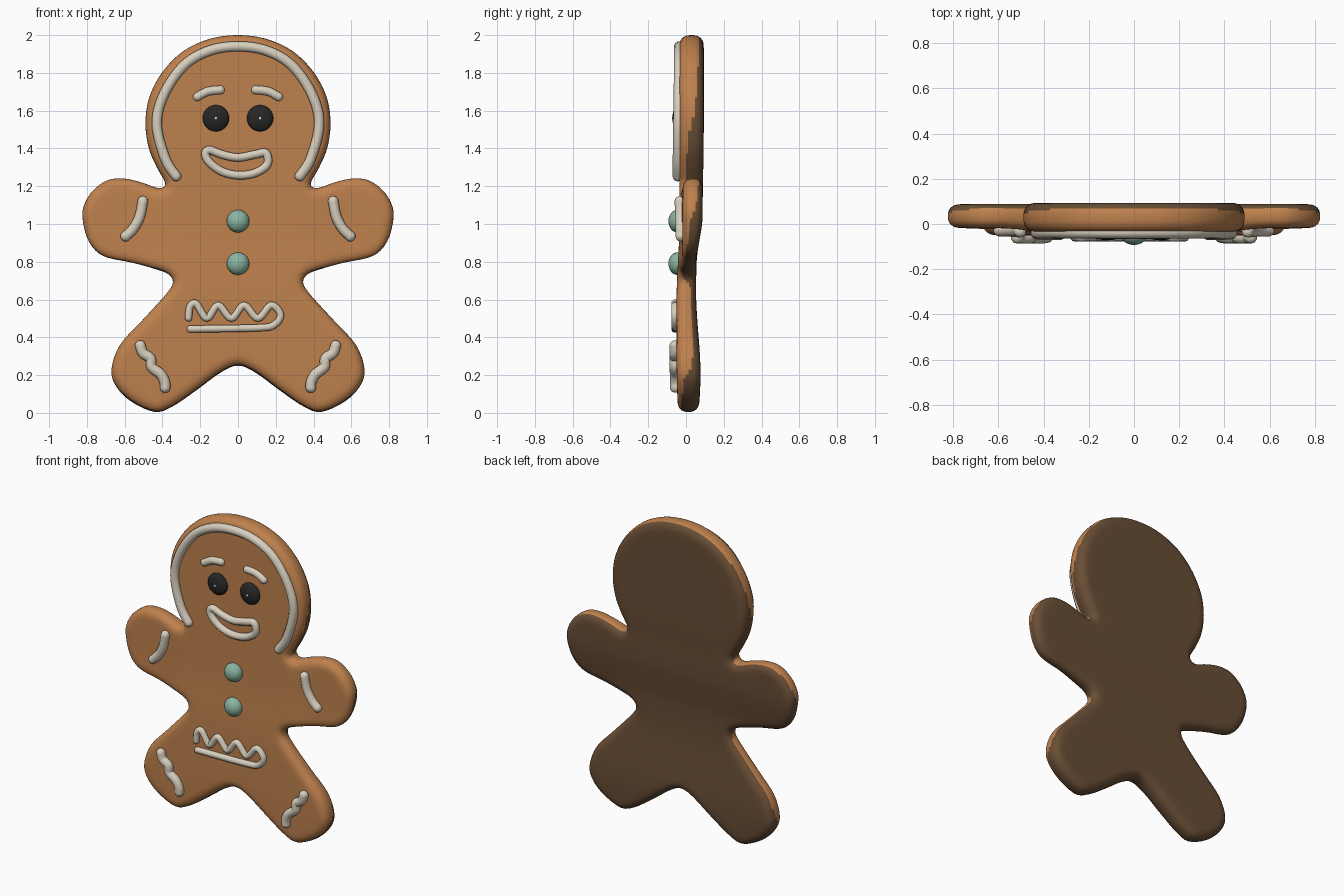
import bpy, bmesh, math
from mathutils import Vector
from mathutils.geometry import delaunay_2d_cdt

if "Cube" in bpy.data.objects:
    bpy.data.objects.remove(bpy.data.objects["Cube"])


def material(name, rgb):
    m = bpy.data.materials.new(name)
    m.diffuse_color = (*rgb, 1)
    m.use_nodes = True
    m.node_tree.nodes["Principled BSDF"].inputs["Base Color"].default_value = m.diffuse_color
    return m


DOUGH = material("ginger brown", (0.52, 0.22, 0.075))
BAKED = material("dark baked brown", (0.14, 0.075, 0.036))
ICING = material("cream icing", (0.69, 0.63, 0.52))
BLACK = material("black sweet", (0.02, 0.02, 0.02))
GREEN = material("mint green", (0.25, 0.46, 0.35))
WHITE = material("white dot", (0.9, 0.9, 0.9))


def smooth_path(pts, closed=False, steps=6):
    """Catmull-Rom samples through 2D points."""
    n = len(pts)
    p = [Vector(q) for q in pts]
    get = (lambda i: p[i % n]) if closed else (lambda i: p[max(0, min(n - 1, i))])
    out = []
    for i in range(n if closed else n - 1):
        a, b, c, d = get(i - 1), get(i), get(i + 1), get(i + 2)
        for k in range(steps):
            t = k / steps
            out.append(0.5 * (2 * b + (c - a) * t + (2 * a - 5 * b + 4 * c - d) * t * t
                              + (3 * b - a - 3 * c + d) * t ** 3))
    if not closed:
        out.append(p[-1])
    return out


def lerp_table(table, z):
    for (z0, a), (z1, b) in zip(table, table[1:]):
        if z <= z1:
            t = max(0, (z - z0) / (z1 - z0))
            return a + (b - a) * t * t * (3 - 2 * t)
    return table[-1][1]


def step(a, b, v):
    t = max(0, min(1, (v - a) / (b - a)))
    return t * t * (3 - 2 * t)


def front_y(x, z):
    arm = step(0.36, 0.6, abs(x)) * step(0.6, 0.85, z) * (1 - step(1.24, 1.35, z))
    return lerp_table([(0, -0.045), (0.3, -0.05), (0.6, -0.05), (1.0, -0.035), (2, -0.036)], z) + 0.017 * arm


def back_y(z):
    return lerp_table([(0, 0.07), (0.2, 0.077), (0.65, 0.053), (0.78, 0.055), (1.05, 0.088),
                       (1.5, 0.094), (2, 0.094)], z)


# Cookie body: mirrored outline swept through a rounded edge profile
half = [(0.15, 1.98), (0.29, 1.915), (0.40, 1.805), (0.47, 1.67), (0.49, 1.53), (0.472, 1.40),
        (0.43, 1.30), (0.385, 1.215), (0.42, 1.19), (0.51, 1.22), (0.60, 1.24), (0.69, 1.232),
        (0.77, 1.175), (0.815, 1.10), (0.823, 1.03), (0.80, 0.93), (0.755, 0.86), (0.69, 0.822),
        (0.56, 0.795), (0.45, 0.765), (0.37, 0.735), (0.345, 0.69), (0.38, 0.63), (0.51, 0.487),
        (0.625, 0.36), (0.67, 0.23), (0.645, 0.14), (0.565, 0.06), (0.44, 0.005), (0.345, 0.035),
        (0.22, 0.12), (0.09, 0.215)]
outline = [(0, 2.0)] + half + [(0, 0.25)] + [(-x, z) for x, z in reversed(half)]
path = smooth_path(outline, True, 4)
n = len(path)
bm = bmesh.new()
rings = []
for k in range(17):
    a = -math.pi / 2 + math.pi * k / 16
    t = math.copysign(abs(math.sin(a)) ** 0.8, a)
    inset = 0.065 * (1 - max(0, math.cos(a)) ** 0.8)
    ring = []
    for i, q in enumerate(path):
        tan = (path[(i + 1) % n] - path[i - 1]).normalized()
        c = q + Vector((tan.y, -tan.x)) * inset
        ring.append(bm.verts.new((c.x, t, c.y)))
    rings.append(ring)
for r, s in zip(rings, rings[1:]):
    for i in range(n):
        j = (i + 1) % n
        bm.faces.new((r[i], r[j], s[j], s[i]))
# Front and back faces, filled with a grid so they follow the gentle bend
flat = [Vector((v.co.x, v.co.z)) for v in rings[0]]
grid = [Vector((-0.805 + 0.07 * i, 0.013 + 0.07 * j)) for i in range(24) for j in range(29)]
co, _, tris, *_ = delaunay_2d_cdt(flat + grid, [(i, (i + 1) % n) for i in range(n)], [], 1, 1e-5)
for t in (-1, 1):
    made = {}
    for tri in tris:
        for i in tri:
            if i not in made:
                made[i] = bm.verts.new((co[i].x, t, co[i].y))
        bm.faces.new([made[i] for i in tri])
bmesh.ops.remove_doubles(bm, verts=bm.verts[:], dist=1e-4)
for v in bm.verts:
    f, b = front_y(v.co.x, v.co.z), back_y(v.co.z)
    v.co.y = f + (b - f) * (v.co.y + 1) / 2
bmesh.ops.recalc_face_normals(bm, faces=bm.faces[:])
bm.normal_update()
# Back and undersides are baked darker
for f in bm.faces:
    f.smooth = True
    f.material_index = int(f.normal.y > 0.7 * f.normal.z)
me = bpy.data.meshes.new("cookie_body")
bm.to_mesh(me)
bm.free()
me.materials.append(DOUGH)
me.materials.append(BAKED)
bpy.context.collection.objects.link(bpy.data.objects.new("cookie_body", me))


def icing(name, pts, r, closed=False):
    """Piped icing line with round ends lying on the front surface."""
    p = smooth_path(pts, closed)
    rad = [1.0] * len(p)
    if not closed:
        for end in (0, -1):
            d = (p[0] - p[1] if end == 0 else p[-1] - p[-2]).normalized()
            base = p[end]
            for a in (30, 55, 75, 88):
                q = base + d * r * math.sin(math.radians(a)) * 0.8
                w = math.cos(math.radians(a))
                if end == 0:
                    p.insert(0, q)
                    rad.insert(0, w)
                else:
                    p.append(q)
                    rad.append(w)
    cu = bpy.data.curves.new(name, 'CURVE')
    cu.dimensions = '3D'
    cu.bevel_depth, cu.bevel_resolution = r, 3
    cu.use_fill_caps = True
    sp = cu.splines.new('POLY')
    sp.points.add(len(p) - 1)
    for pt, q, w in zip(sp.points, p, rad):
        pt.co = (q.x, front_y(q.x, q.y) - 0.008 + 0.008 * step(1.2, 1.9, q.y), q.y, 1)
        pt.radius = w
    sp.use_cyclic_u = closed
    sp.use_smooth = True
    cu.materials.append(ICING)
    ob = bpy.data.objects.new(name, cu)
    bpy.context.collection.objects.link(ob)
    bpy.ops.object.select_all(action='DESELECT')
    ob.select_set(True)
    bpy.context.view_layer.objects.active = ob
    bpy.ops.object.convert(target='MESH')


def sweet(name, x, y, z, r, ry, mat, seg=24):
    bpy.ops.mesh.primitive_uv_sphere_add(segments=seg, ring_count=seg // 2, location=(x, y, z),
                                         rotation=(math.pi / 2, 0, 0))
    ob = bpy.context.object
    ob.name = name
    ob.scale = (r, r, ry)
    ob.data.materials.append(mat)
    bpy.ops.object.shade_smooth()


# Head trim, mouth and belly squiggle
arc = [(-0.325, 1.25), (-0.385, 1.345), (-0.43, 1.53), (-0.39, 1.69), (-0.285, 1.84), (-0.15, 1.918)]
icing("head_icing", arc + [(0, 1.94)] + [(-x, z) for x, z in reversed(arc)], 0.028)
icing("mouth_icing", [(-0.15, 1.392), (-0.085, 1.368), (0, 1.352), (0.09, 1.368), (0.148, 1.375),
                      (0.155, 1.315), (0.09, 1.27), (0, 1.258), (-0.085, 1.278), (-0.15, 1.325),
                      (-0.173, 1.37)], 0.023, True)
icing("belly_icing", [(-0.262, 0.50), (-0.255, 0.56), (-0.222, 0.578), (-0.165, 0.5), (-0.105, 0.57),
                      (-0.035, 0.5), (0.032, 0.57), (0.105, 0.5), (0.175, 0.57), (0.225, 0.52),
                      (0.19, 0.465), (0.1, 0.45), (-0.255, 0.444)], 0.02)

# Mirrored details
for side, s in (("left", -1), ("right", 1)):
    for part, r, pts in (
            ("eyebrow", 0.024, [(0.218, 1.672), (0.16, 1.702), (0.09, 1.71)]),
            ("arm_icing", 0.028, [(0.503, 1.125), (0.52, 1.04), (0.555, 0.974), (0.598, 0.932)]),
            ("leg_icing", 0.029, [(0.518, 0.36), (0.503, 0.317), (0.463, 0.288), (0.457, 0.243),
                                  (0.41, 0.205), (0.388, 0.165), (0.386, 0.13)])):
        icing(f"{side}_{part}", [(s * x, z) for x, z in pts], r)
    sweet(f"{side}_eye", s * 0.117, -0.04, 1.56, 0.07, 0.032, BLACK)
    sweet(f"{side}_eye_glint", s * 0.117, -0.071, 1.56, 0.008, 0.003, WHITE, 8)

# Buttons
for name, z in (("upper_button", 1.015), ("lower_button", 0.79)):
    sweet(name, 0, -0.045, z, 0.06, 0.048, GREEN)
